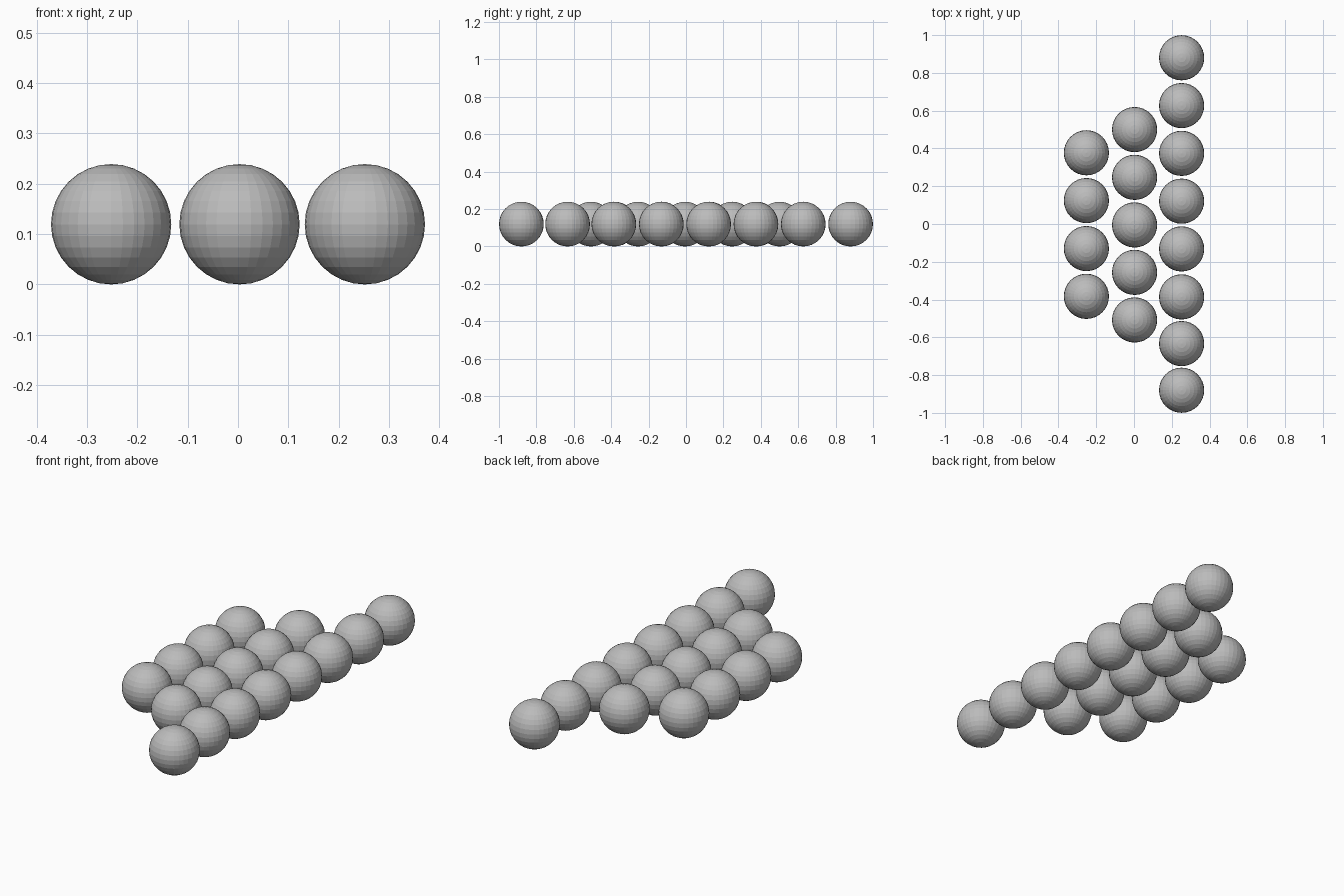
import bpy

cube = bpy.data.objects.get("Cube")
if cube:
    bpy.data.objects.remove(cube, do_unlink=True)

RADIUS = 0.1195

# One plain grey for every ball
grey = bpy.data.materials.new("plain_grey")
grey.use_nodes = True
colour = (0.5, 0.5, 0.5, 1)
grey.diffuse_color = colour
grey.node_tree.nodes["Principled BSDF"].inputs["Base Color"].default_value = colour

# Shared faceted ball mesh
bpy.ops.mesh.primitive_uv_sphere_add(segments=32, ring_count=16, radius=RADIUS)
template = bpy.context.object
ball_mesh = template.data
ball_mesh.name = "ball"
ball_mesh.materials.append(grey)
ball_mesh.shade_flat()
bpy.data.objects.remove(template, do_unlink=True)

# Three rows of balls: x position and the y position of each ball
rows = {
    "left_row": (0.252, (-0.88, -0.633, -0.386, -0.132, 0.121, 0.374, 0.627, 0.88)),
    "middle_row": (0.003, (-0.508, -0.256, -0.005, 0.247, 0.5)),
    "right_row": (-0.252, (-0.383, -0.13, 0.124, 0.377)),
}
for name, (x, ys) in rows.items():
    for number, y in enumerate(ys, 1):
        ball = bpy.data.objects.new(f"{name}_ball_{number}", ball_mesh)
        ball.location = (x, y, RADIUS)
        bpy.context.collection.objects.link(ball)
